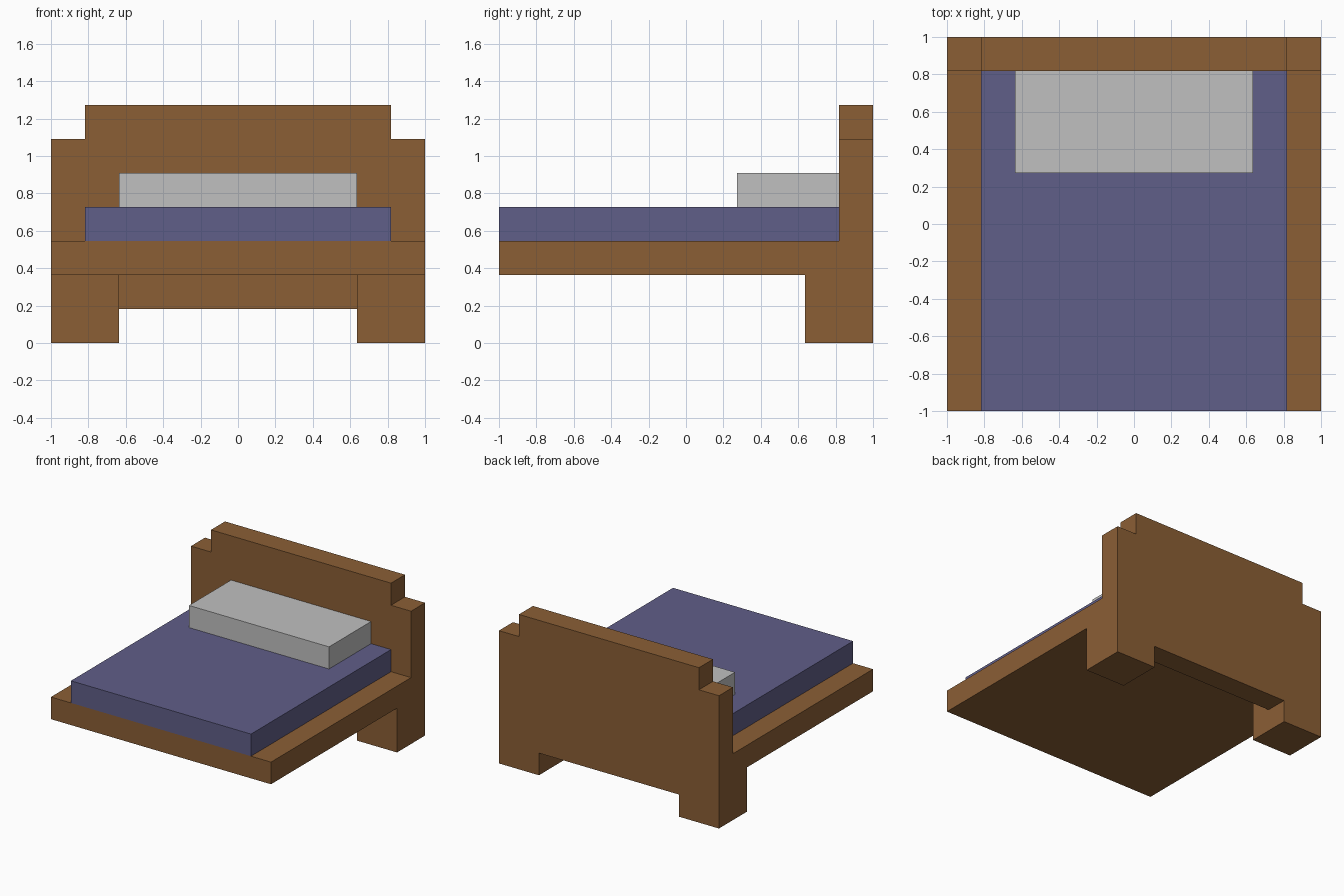
import bpy, bmesh

cube = bpy.data.objects.get("Cube")
if cube:
    bpy.data.objects.remove(cube, do_unlink=True)

U = 2 / 11  # every part sits on this module


def material(name, rgb):
    mat = bpy.data.materials.new(name)
    mat.use_nodes = True
    mat.diffuse_color = (*rgb, 1)
    bsdf = next(n for n in mat.node_tree.nodes if n.type == 'BSDF_PRINCIPLED')
    bsdf.inputs["Base Color"].default_value = (*rgb, 1)
    bsdf.inputs["Roughness"].default_value = 0.9
    return mat


wood = material("brown wood", (0.258, 0.114, 0.036))
blue = material("blue fabric", (0.117, 0.112, 0.246))
grey = material("light grey fabric", (0.527, 0.527, 0.527))


def extrude_profile(name, points, y0, y1, mat):
    """Extrude an (x, z) outline along y; all sizes in modules."""
    bm = bmesh.new()
    face = bm.faces.new([bm.verts.new((x * U, y0 * U, z * U)) for x, z in points])
    new = bmesh.ops.extrude_face_region(bm, geom=[face])["geom"]
    bmesh.ops.translate(bm, vec=(0, (y1 - y0) * U, 0),
                        verts=[g for g in new if isinstance(g, bmesh.types.BMVert)])
    bmesh.ops.recalc_face_normals(bm, faces=bm.faces)
    mesh = bpy.data.meshes.new(name)
    bm.to_mesh(mesh)
    bm.free()
    mesh.materials.append(mat)
    obj = bpy.data.objects.new(name, mesh)
    bpy.context.collection.objects.link(obj)
    return obj


def box(name, x, y, z, mat):
    outline = [(x[0], z[0]), (x[1], z[0]), (x[1], z[1]), (x[0], z[1])]
    return extrude_profile(name, outline, *y, mat)


# Headboard: stepped top, notch between the two feet
half = [(3.5, 1), (3.5, 0), (5.5, 0), (5.5, 6), (4.5, 6), (4.5, 7)]
outline = half + [(-x, z) for x, z in reversed(half)]
extrude_profile("headboard", outline, 4.5, 5.5, wood)

# Platform and the front halves of the feet beneath it
box("bed_base", (-5.5, 5.5), (-5.5, 4.5), (2, 3), wood)
box("left_foot", (3.5, 5.5), (3.5, 4.5), (0, 2), wood)
box("right_foot", (-5.5, -3.5), (3.5, 4.5), (0, 2), wood)

# Bedding
box("mattress", (-4.5, 4.5), (-5.5, 4.5), (3, 4), blue)
box("pillow", (-3.5, 3.5), (1.5, 4.5), (4, 5), grey)
